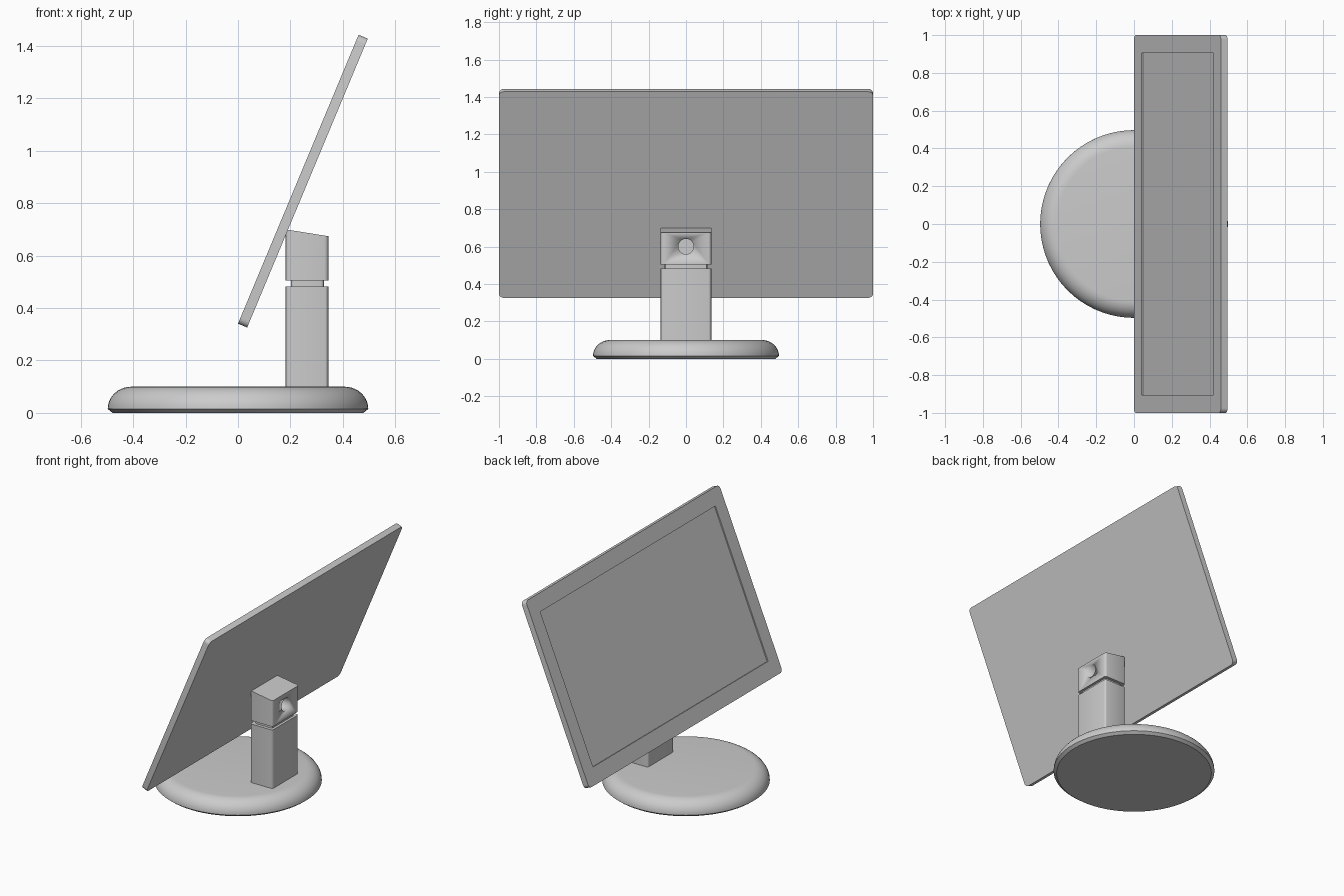
import bpy, bmesh, math
from mathutils import Matrix, Vector

cube = bpy.data.objects.get("Cube")
if cube:
    bpy.data.objects.remove(cube, do_unlink=True)

grey = bpy.data.materials.new("plain grey")
grey.use_nodes = True
colour = (0.6, 0.6, 0.6, 1)
grey.diffuse_color = colour
grey.node_tree.nodes["Principled BSDF"].inputs["Base Color"].default_value = colour


def add_object(name, bm, smooth=30):
    bmesh.ops.recalc_face_normals(bm, faces=bm.faces)
    mesh = bpy.data.meshes.new(name)
    bm.to_mesh(mesh)
    bm.free()
    obj = bpy.data.objects.new(name, mesh)
    bpy.context.collection.objects.link(obj)
    mesh.materials.append(grey)
    bpy.ops.object.select_all(action='DESELECT')
    obj.select_set(True)
    bpy.context.view_layer.objects.active = obj
    bpy.ops.object.shade_smooth_by_angle(angle=math.radians(smooth))
    return obj


def block(size, centre, axis=2, radius=0.0, segments=3):
    """Box whose edges parallel to one axis are rounded."""
    bm = bmesh.new()
    bmesh.ops.create_cube(bm, size=1)
    bmesh.ops.scale(bm, vec=size, verts=bm.verts)
    bmesh.ops.translate(bm, vec=centre, verts=bm.verts)
    if radius:
        edges = [e for e in bm.edges
                 if abs((e.verts[0].co - e.verts[1].co).normalized()[axis]) > 0.9]
        bmesh.ops.bevel(bm, geom=edges, offset=radius, segments=segments,
                        profile=0.5, affect='EDGES')
    return bm


def cut(target, cutter):
    cutter.hide_render = True
    cutter.hide_viewport = True
    mod = target.modifiers.new("recess", 'BOOLEAN')
    mod.operation = 'DIFFERENCE'
    mod.solver = 'EXACT'
    mod.object = cutter
    bpy.context.view_layer.objects.active = target
    target.select_set(True)
    bpy.ops.object.modifier_apply(modifier=mod.name)
    bpy.data.objects.remove(cutter, do_unlink=True)


# Round base: quarter-round rim above a small underside chamfer
bm = bmesh.new()
profile = [(0, 0), (0.478, 0)]
for i in range(11):
    a = math.pi / 2 * i / 10
    profile.append((0.407 + 0.09 * math.cos(a), 0.015 + 0.085 * math.sin(a)))
profile.append((0, 0.1))
verts = [bm.verts.new((r, 0, z)) for r, z in profile]
edges = [bm.edges.new(pair) for pair in zip(verts, verts[1:])]
bmesh.ops.spin(bm, geom=verts + edges, cent=(0, 0, 0), axis=(0, 0, 1),
               angle=2 * math.pi, steps=72, use_merge=True)
bmesh.ops.remove_doubles(bm, verts=bm.verts, dist=0.0001)
add_object("base", bm)

# Upright post and its narrower neck
add_object("post", block((0.163, 0.27, 0.39), (0.263, 0, 0.288), radius=0.015))
add_object("neck", block((0.125, 0.23, 0.04), (0.265, 0, 0.493), radius=0.012))

# Head with sloping top and a round hole in the back
bm = block((0.163, 0.27, 0.195), (0.263, 0, 0.6025), radius=0.015)
for v in bm.verts:
    if v.co.z > 0.6:
        v.co.z = 0.7 - 0.16 * (v.co.x - 0.1815)
head = add_object("head", bm)
bm = bmesh.new()
bmesh.ops.create_cone(bm, cap_ends=True, segments=32, radius1=0.041, radius2=0.041,
                      depth=0.2, matrix=Matrix.Translation((0.345, 0, 0.6))
                      @ Matrix.Rotation(math.pi / 2, 4, 'Y'))
cut(head, add_object("hole_cutter", bm))

# Tilted screen panel with a shallow recessed display
tilt = Matrix.Translation((0.2475, 0, 0.884)) @ Matrix.Rotation(math.radians(22.66), 4, 'Y')
panel = add_object("screen", block((0.038, 2.0, 1.194), (0, 0, 0), axis=0, radius=0.025, segments=5))
display = add_object("display_cutter", block((0.02, 1.81, 0.99), (-0.021, 0, 0)))
cut(panel, display)
panel.data.transform(tilt)
